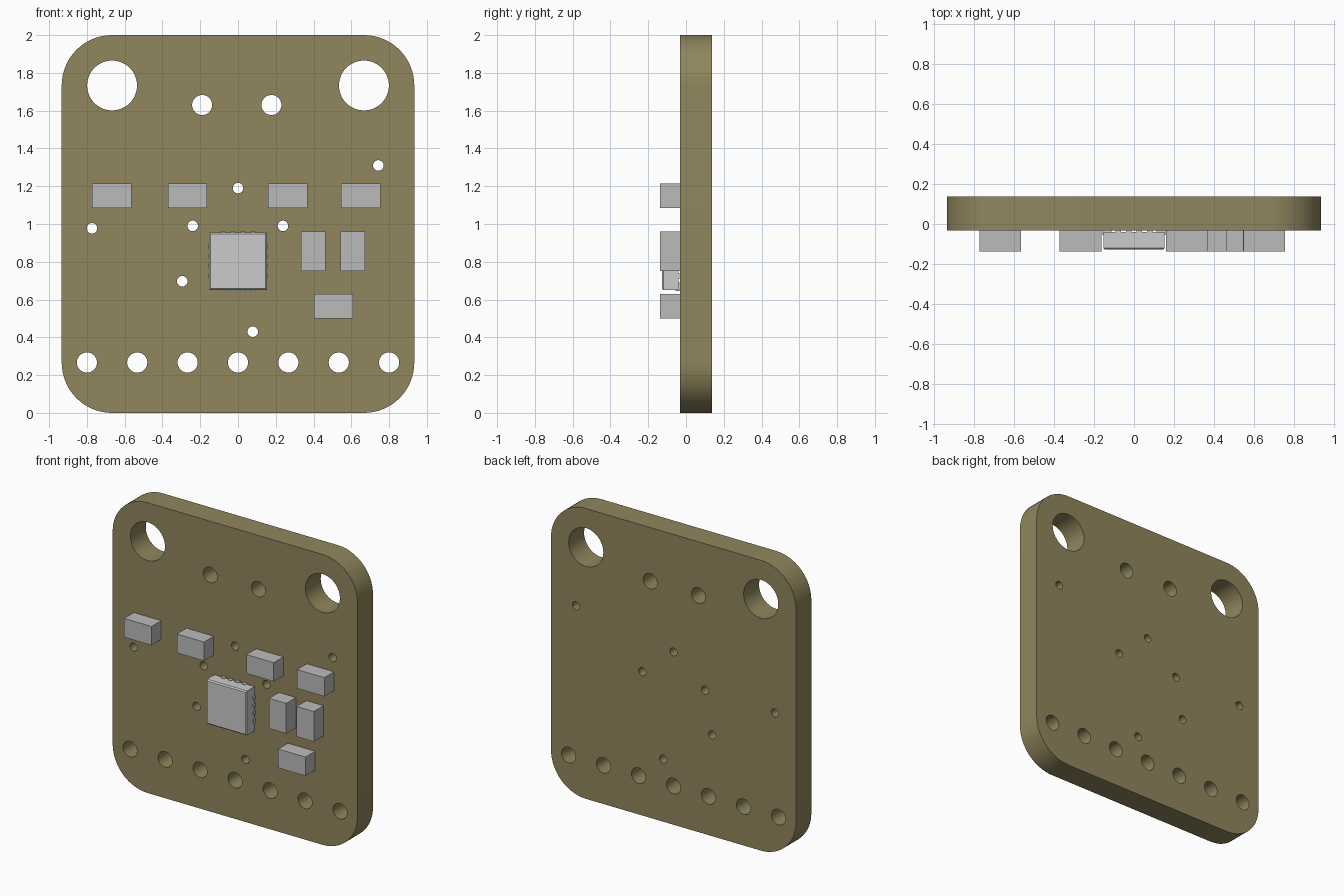
import bpy, bmesh, math
from mathutils import Matrix

if "Cube" in bpy.data.objects:
    bpy.data.objects.remove(bpy.data.objects["Cube"])

MM = 2 / 19.05                      # the board is 19.05 mm tall
FRONT, BACK = -0.0315, 0.1365       # board faces
PITCH = 2.54 * MM


def material(name, rgb):
    m = bpy.data.materials.new(name)
    m.diffuse_color = (*rgb, 1)
    m.use_nodes = True
    m.node_tree.nodes["Principled BSDF"].inputs["Base Color"].default_value = m.diffuse_color
    return m


olive = material("board_olive", (0.28, 0.24, 0.11))
dark_grey = material("part_grey", (0.5, 0.5, 0.5))


def arc(cx, cz, r, a0, a1, n):
    return [(cx + r * math.cos(a0 + (a1 - a0) * i / n),
             cz + r * math.sin(a0 + (a1 - a0) * i / n)) for i in range(n + 1)]


def circle(cx, cz, r, n=32):
    return arc(cx, cz, r, 0, 2 * math.pi, n)[:-1]


def box(name, x, z, w, h, y0, y1, mat=None, chamfer=0):
    bm = bmesh.new()
    bmesh.ops.create_cube(bm, size=1)
    bmesh.ops.scale(bm, vec=(w, y1 - y0, h), verts=bm.verts)
    bmesh.ops.translate(bm, vec=(x, (y0 + y1) / 2, z), verts=bm.verts)
    if chamfer:                     # only the front rim
        rim = [e for e in bm.edges if all(v.co.y < y0 + 1e-4 for v in e.verts)]
        bmesh.ops.bevel(bm, geom=rim, offset=chamfer, segments=1, affect='EDGES')
    me = bpy.data.meshes.new(name)
    bm.to_mesh(me)
    bm.free()
    if mat:
        me.materials.append(mat)
    ob = bpy.data.objects.new(name, me)
    bpy.context.collection.objects.link(ob)
    return ob


# Board outline with rounded corners
W, R = 17.78 * MM / 2, PITCH
outline = []
for k, (cx, cz) in enumerate([(W - R, 2 - R), (R - W, 2 - R), (R - W, R), (W - R, R)]):
    outline += arc(cx, cz, R, k * math.pi / 2, (k + 1) * math.pi / 2, 16)
loops = [outline]

# Mounting holes, terminal holes, pin row and vias
loops += [circle(s * 0.6667, 1.7333, 0.132, 48) for s in (-1, 1)]
loops += [circle(x, 1.63, 0.053) for x in (-0.19, 0.177)]
loops += [circle(i * PITCH, PITCH, 0.0535) for i in range(-3, 4)]
vias = [(0.743, 1.31), (0, 1.19), (-0.773, 0.977), (-0.24, 0.99),
        (0.238, 0.99), (-0.295, 0.697), (0.078, 0.43)]
loops += [circle(x, z, 0.028, 24) for x, z in vias]

# Filled, extruded curve turned into the board mesh
cu = bpy.data.curves.new("board_profile", 'CURVE')
cu.dimensions, cu.fill_mode, cu.extrude = '2D', 'BOTH', (BACK - FRONT) / 2
for pts in loops:
    sp = cu.splines.new('POLY')
    sp.points.add(len(pts) - 1)
    for p, (x, z) in zip(sp.points, pts):
        p.co = (x, z, 0, 1)
    sp.use_cyclic_u = True
tmp = bpy.data.objects.new("board_profile", cu)
bpy.context.collection.objects.link(tmp)
dg = bpy.context.evaluated_depsgraph_get()
mesh = bpy.data.meshes.new_from_object(tmp.evaluated_get(dg))
bpy.data.objects.remove(tmp)
bm = bmesh.new()
bm.from_mesh(mesh)
bmesh.ops.remove_doubles(bm, verts=bm.verts, dist=1e-5)
bm.transform(Matrix.Translation((0, (FRONT + BACK) / 2, 0)) @ Matrix.Rotation(math.pi / 2, 4, 'X'))
bmesh.ops.recalc_face_normals(bm, faces=bm.faces)
bm.to_mesh(mesh)
bm.free()
mesh.materials.clear()
mesh.materials.append(olive)
board = bpy.data.objects.new("circuit_board", mesh)
bpy.context.collection.objects.link(board)
bpy.context.view_layer.objects.active = board
board.select_set(True)
bpy.ops.object.shade_smooth_by_angle(angle=math.radians(30))

# Small rectangular components, (x, z, upright)
L, S = 0.208, 0.13
parts = [(-0.668, 1.15, 0), (-0.267, 1.15, 0), (0.264, 1.15, 0), (0.65, 1.15, 0),
         (0.398, 0.856, 1), (0.608, 0.856, 1), (0.506, 0.564, 0)]
for i, (x, z, up) in enumerate(parts):
    w, h = (S, L) if up else (L, S)
    box(f"component_{i + 1}", x, z, w, h, -0.1365, FRONT, dark_grey)

# Square chip raised on edge pads
CZ, C = 0.803, 0.306
box("chip_body", 0, CZ, C, C, -0.128, FRONT - 0.008, chamfer=0.008)
for s in (-1, 1):
    for i in range(4):
        t = (i - 1.5) * 0.0525
        e = s * (C / 2 - 0.018)
        box("chip_pad", t, CZ + e, 0.026, 0.044, FRONT - 0.024, FRONT)
        box("chip_pad", e, CZ + t, 0.044, 0.026, FRONT - 0.024, FRONT)
